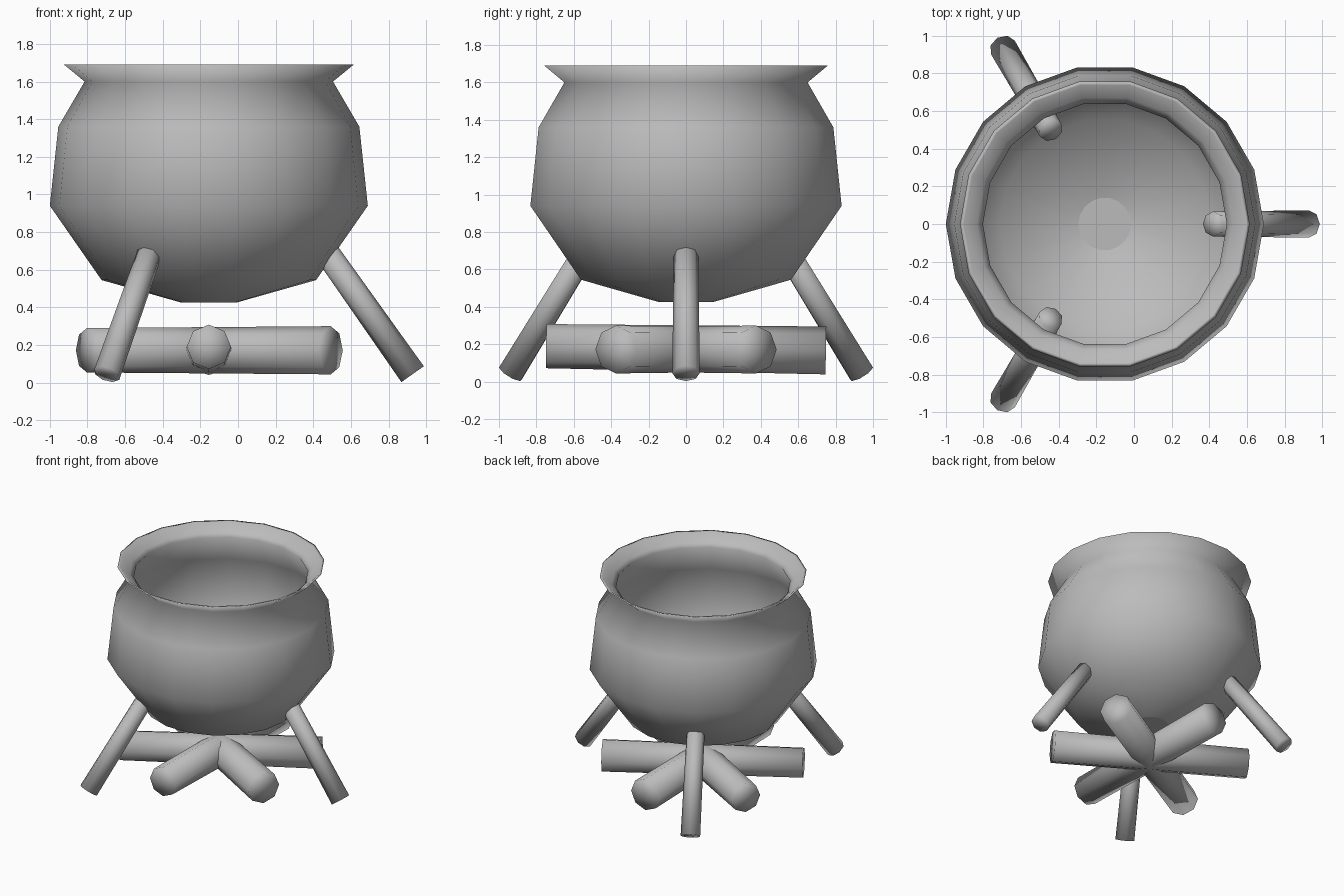
import bpy, bmesh, math
from mathutils import Vector

cube = bpy.data.objects.get("Cube")
if cube:
    bpy.data.objects.remove(cube)

CENTRE = Vector((-0.155, 0, 0))

grey = bpy.data.materials.new("plain grey")
grey.use_nodes = True
tone = (0.5, 0.5, 0.5, 1)
grey.diffuse_color = tone
grey.node_tree.nodes["Principled BSDF"].inputs["Base Color"].default_value = tone


def finish(name, bm):
    """Turn a bmesh into a smooth shaded object."""
    bmesh.ops.recalc_face_normals(bm, faces=bm.faces)
    mesh = bpy.data.meshes.new(name)
    bm.to_mesh(mesh)
    bm.free()
    mesh.materials.append(grey)
    obj = bpy.data.objects.new(name, mesh)
    bpy.context.collection.objects.link(obj)
    return obj


def lathe(name, profile, sides):
    """Revolve (radius, height) points, closing both ends with flat discs."""
    bm = bmesh.new()
    rings = []
    for r, z in profile:
        rings.append([bm.verts.new(CENTRE + Vector((
            r * math.cos(math.tau * i / sides),
            r * math.sin(math.tau * i / sides), z))) for i in range(sides)])
    for low, high in zip(rings, rings[1:]):
        for i in range(sides):
            j = (i + 1) % sides
            bm.faces.new((low[i], low[j], high[j], high[i])).smooth = True
    for ring in (rings[0], rings[-1]):
        bm.faces.new(ring).smooth = False
    return finish(name, bm)


def rod(name, start, end, r_start, r_end):
    """Eight-sided pole between two points, with softly shaded fan caps."""
    bm = bmesh.new()
    axis = end - start
    bmesh.ops.create_cone(bm, cap_ends=True, cap_tris=True, segments=8,
                          radius1=r_start, radius2=r_end, depth=axis.length)
    turn = axis.to_track_quat('Z', 'Y').to_matrix()
    bmesh.ops.rotate(bm, verts=bm.verts, matrix=turn)
    bmesh.ops.translate(bm, verts=bm.verts, vec=(start + end) / 2)
    for f in bm.faces:
        f.smooth = True
    return finish(name, bm)


def polar(radius, degrees, z):
    a = math.radians(degrees)
    return CENTRE + Vector((radius * math.cos(a), radius * math.sin(a), z))


# Pot: outer wall up to the flared lip, then a thin inner wall back down
outer = [(0.145, 0.425), (0.57, 0.545), (0.845, 0.94),
         (0.80, 1.36), (0.66, 1.60), (0.77, 1.69)]
lip = [(0.75, 1.688), (0.68, 1.63)]
inner = [(r - 0.012, z + 0.005) for r, z in reversed(outer[:-1])]
inner[-1] = (0.14, 0.44)
inner[-2] = (0.56, 0.56)
lathe("pot", outer + lip + inner, 18)

# Three splayed legs whose tips poke through the pot wall
for side, angle in (("left", 0), ("back_right", 120), ("front_right", 240)):
    rod(side + "_leg", polar(1.083, angle, 0.045), polar(0.575, angle, 0.765),
        0.073, 0.066)

# Three logs crossing under the pot, the middle one slightly tilted
for name, angle, z_start, z_end in (("middle_log", 90, 0.19, 0.167),
                                    ("rising_log", 30, 0.172, 0.172),
                                    ("falling_log", -30, 0.172, 0.172)):
    rod(name, polar(-0.748, angle, z_start), polar(0.748, angle, z_end),
        0.118, 0.128)
